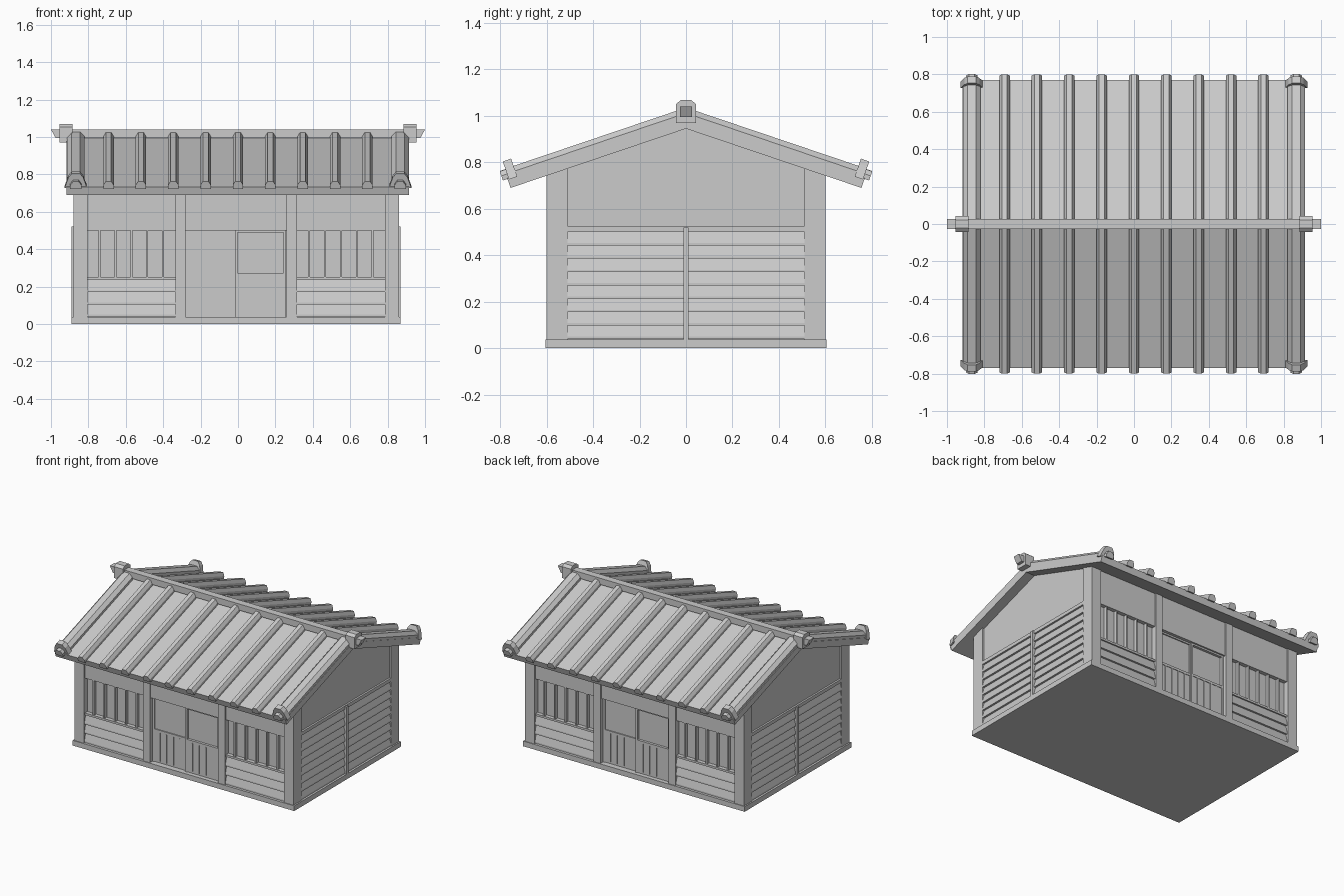
import bpy
import bmesh
from math import atan
from mathutils import Matrix, Vector

cube = bpy.data.objects.get("Cube")
if cube:
    bpy.data.objects.remove(cube, do_unlink=True)

grey = bpy.data.materials.new("plain grey")
grey.use_nodes = True
COLOUR = (0.6, 0.6, 0.6, 1)
grey.diffuse_color = COLOUR
grey.node_tree.nodes["Principled BSDF"].inputs["Base Color"].default_value = COLOUR

CX = -0.01                        # centre line of the walls
PITCH = 0.338                     # roof rise over run
TURN = Matrix.Rotation(3.14159265, 4, "Z")


def finish(name, bm):
    bmesh.ops.recalc_face_normals(bm, faces=bm.faces[:])
    mesh = bpy.data.meshes.new(name)
    bm.to_mesh(mesh)
    bm.free()
    mesh.materials.append(grey)
    obj = bpy.data.objects.new(name, mesh)
    bpy.context.collection.objects.link(obj)
    return obj


def add_prism(bm, profile, origin, u, v, sweep):
    """Sweep a flat profile, given in the axes u and v, along a vector."""
    o, u, v, sweep = Vector(origin), Vector(u), Vector(v), Vector(sweep)
    a = [bm.verts.new(o + u * p + v * q) for p, q in profile]
    b = [bm.verts.new(w.co + sweep) for w in a]
    bm.faces.new(a)
    bm.faces.new(b)
    n = len(a)
    for i in range(n):
        bm.faces.new((a[i], a[(i + 1) % n], b[(i + 1) % n], b[i]))


def add_box(bm, x, y, z):
    rect = [(x[0], y[0]), (x[1], y[0]), (x[1], y[1]), (x[0], y[1])]
    add_prism(bm, rect, (0, 0, z[0]), (1, 0, 0), (0, 1, 0), (0, 0, z[1] - z[0]))


def add_boards(bm, span, z, count, wall, lip, along_x):
    """Overlapping boards, each leaning out at its lower edge."""
    step = (z[1] - z[0]) / count
    wedge = [(wall - 0.02, 0), (wall + lip, 0), (wall + lip, 0.01),
             (wall, step), (wall - 0.02, step)]
    length = span[1] - span[0]
    for i in range(count):
        low = z[0] + i * step
        if along_x:
            add_prism(bm, wedge, (span[0], 0, low), (0, -1, 0), (0, 0, 1), (length, 0, 0))
        else:
            add_prism(bm, wedge, (0, span[0], low), (1, 0, 0), (0, 0, 1), (0, length, 0))


def both_ends(name, bm, shift=CX):
    """Repeat a part on the opposite side by half a turn about the centre."""
    copy = bmesh.ops.duplicate(bm, geom=bm.verts[:] + bm.edges[:] + bm.faces[:])
    moved = [g for g in copy["geom"] if isinstance(g, bmesh.types.BMVert)]
    bmesh.ops.transform(bm, matrix=TURN, verts=moved)
    finish(name, bm).location.x = shift


# Base and gabled core
bm = bmesh.new()
add_box(bm, (-0.88, 0.88), (-0.605, 0.605), (0, 0.037))
finish("base", bm).location.x = CX
bm = bmesh.new()
core = [(-0.56, 0.03), (0.56, 0.03), (0.56, 0.77), (0, 0.96), (-0.56, 0.77)]
add_prism(bm, core, (-0.855, 0, 0), (0, 1, 0), (0, 0, 1), (1.71, 0, 0))
finish("wall_core", bm).location.x = CX

# Posts
bm = bmesh.new()
for s in (-1, 1):
    add_box(bm, sorted((s * 0.795, s * 0.87)), (-0.6, -0.51), (0.03, 0.772))
both_ends("corner_posts", bm)
bm = bmesh.new()
for s in (-1, 1):
    add_box(bm, sorted((s * 0.27, s * 0.325)), (-0.6, -0.54), (0.03, 0.765))
both_ends("middle_posts", bm)

# Side walls: lapped boards, rail and slim pole
bm = bmesh.new()
add_boards(bm, (-0.51, 0.51), (0.04, 0.5), 8, 0.855, 0.014, False)
both_ends("side_boards", bm)
bm = bmesh.new()
add_box(bm, (0.84, 0.868), (-0.51, 0.51), (0.5, 0.525))
both_ends("side_rail", bm)
bm = bmesh.new()
add_box(bm, (0.84, 0.88), (-0.011, 0.011), (0.03, 0.52))
both_ends("side_pole", bm)

# Window bays on the long walls
boards, frames, bars = bmesh.new(), bmesh.new(), bmesh.new()
for s in (-1, 1):
    x = sorted((s * 0.325, s * 0.795))
    add_boards(boards, x, (0.04, 0.235), 3, 0.578, 0.014, True)
    add_box(frames, x, (-0.588, -0.54), (0.235, 0.25))
    add_box(frames, x, (-0.588, -0.54), (0.5, 0.762))
    for i in range(5):
        bx = x[0] + 0.065 + i * 0.085
        add_box(bars, (bx - 0.005, bx + 0.005), (-0.584, -0.55), (0.24, 0.51))
both_ends("bay_boards", boards)
both_ends("bay_frames", frames)
both_ends("window_bars", bars)

# Sliding doors: framed glazing above, slatted panel below
bm = bmesh.new()
add_box(bm, (-0.275, 0.275), (-0.59, -0.54), (0.5, 0.764))
both_ends("door_header", bm)
doors, slats = bmesh.new(), bmesh.new()
for x0, x1, front in ((-0.27, 0.0, 0.568), (-0.005, 0.265, 0.578)):
    back = (-front, -0.54)
    add_box(doors, (x0, x0 + 0.013), back, (0.037, 0.5))
    add_box(doors, (x1 - 0.013, x1), back, (0.037, 0.5))
    add_box(doors, (x0, x1), back, (0.488, 0.5))
    add_box(doors, (x0, x1), back, (0.255, 0.272))
    add_box(doors, (x0, x1), (-front + 0.004, -0.54), (0.037, 0.26))
    for i in range(1, 5):
        sx = x0 + i * (x1 - x0) / 5
        add_box(slats, (sx - 0.004, sx + 0.004), (-front - 0.001, -0.55), (0.05, 0.255))
both_ends("doors", doors)
both_ends("door_slats", slats)

# Roof slab
bm = bmesh.new()
slab = [(0, 0.945), (0.755, 0.69), (0.77, 0.733), (0, 0.993),
        (-0.77, 0.733), (-0.755, 0.69)]
add_prism(bm, slab, (-0.918, 0, 0), (0, 1, 0), (0, 0, 1), (1.833, 0, 0))
finish("roof_slab", bm)

# Roof ribs run down each slope
down = Vector((0, -1, -PITCH)).normalized()
up = Vector((0, -PITCH, 1)).normalized()
ridge = Vector((0, 0, 0.988))


def rib_profile(half, height):
    side = [(half, 0), (half, height * 0.5), (half * 0.5, height)]
    return side + [(-p, q) for p, q in reversed(side)]


ribs = bmesh.new()
for i in range(-4, 5):
    add_prism(ribs, rib_profile(0.028, 0.043), ridge + Vector((i * 0.173, 0, 0)),
              (1, 0, 0), up, down * 0.83)
both_ends("roof_ribs", ribs, 0)
verge = bmesh.new()
caps = bmesh.new()
plate = [(0.06, -0.004), (0.04, 0.055), (0.022, 0.078),
         (-0.022, 0.078), (-0.04, 0.055), (-0.06, -0.004)]
for s in (-1, 1):
    start = ridge + Vector((s * 0.867, 0, 0))
    add_prism(verge, rib_profile(0.046, 0.045), start, (1, 0, 0), up, down * 0.79)
    add_prism(verge, rib_profile(0.03, 0.042), start, (1, 0, 0), up, down * 0.832)
    add_prism(caps, plate, start + down * 0.768, (1, 0, 0), up, down * 0.038)
both_ends("verge_ribs", verge, 0)
both_ends("eave_caps", caps, 0)

# Ridge beam with slanted tips and a cap at each end
bm = bmesh.new()
beam = [(-0.975, 0.995), (0.975, 0.995), (1.0, 1.04), (-1.0, 1.04)]
add_prism(bm, beam, (0, -0.026, 0), (1, 0, 0), (0, 0, 1), (0, 0.052, 0))
finish("ridge_beam", bm)
bm = bmesh.new()
end = [(0.042, -0.02), (0.042, 0.062), (0.022, 0.078),
       (-0.022, 0.078), (-0.042, 0.062), (-0.042, -0.02)]
add_prism(bm, end, (0.885, 0, 0.99), (0, 1, 0), (0, 0, 1), (0.07, 0, 0))
both_ends("ridge_caps", bm, 0)
